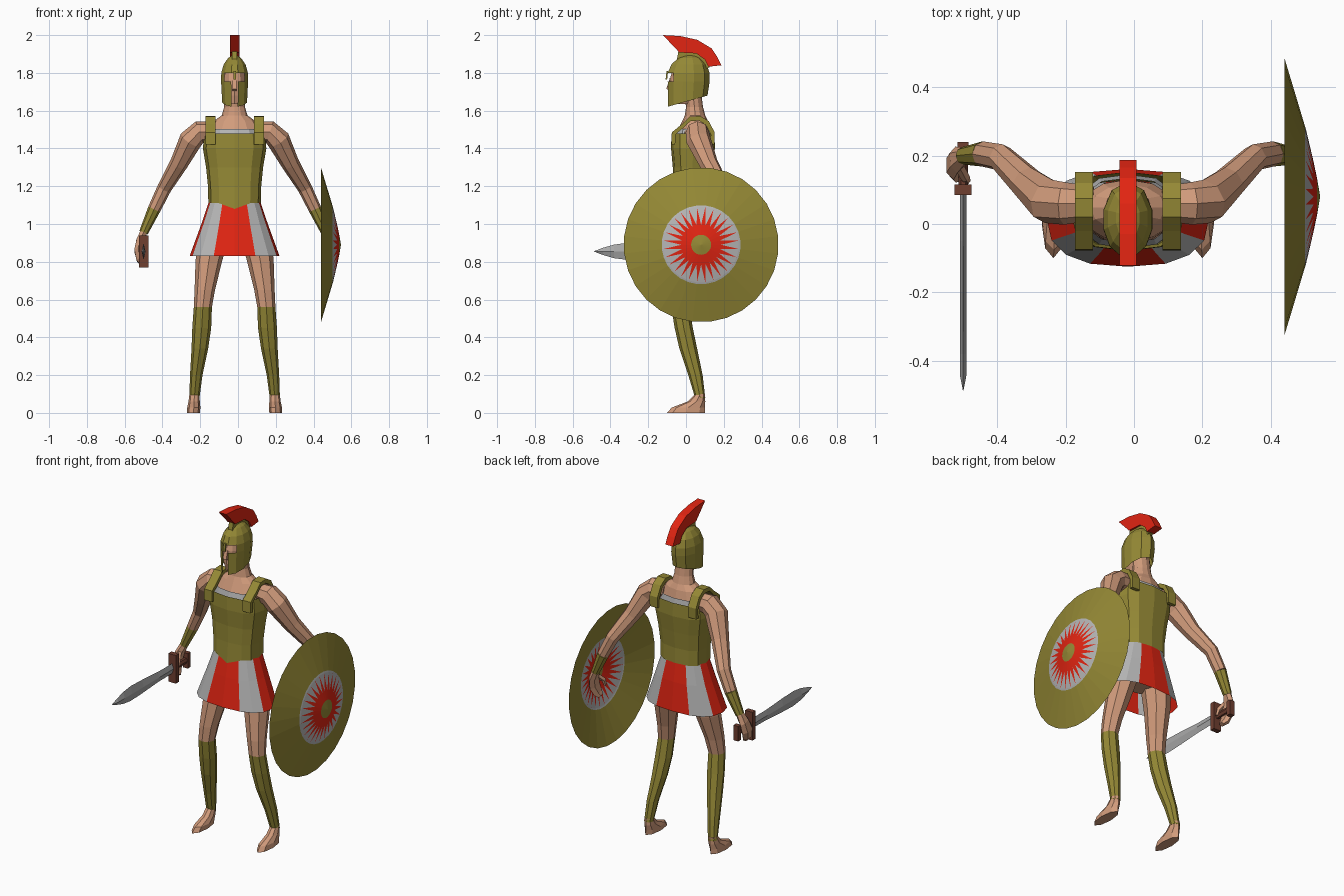
import bpy, bmesh, math
from mathutils import Vector

if "Cube" in bpy.data.objects:
    bpy.data.objects.remove(bpy.data.objects["Cube"])

CX = -0.018  # body centre line


def material(name, rgb):
    m = bpy.data.materials.new(name)
    m.diffuse_color = (*rgb, 1)
    m.use_nodes = True
    m.node_tree.nodes["Principled BSDF"].inputs["Base Color"].default_value = m.diffuse_color
    return m


BRONZE = material("bronze", (0.30, 0.25, 0.036))
RED = material("red", (0.76, 0.018, 0.006))
SKIN = material("skin", (0.64, 0.33, 0.20))
CLOTH = material("pale_cloth", (0.47, 0.47, 0.47))
STEEL = material("steel", (0.40, 0.40, 0.40))
WOOD = material("brown", (0.16, 0.05, 0.03))


def finish(name, bm, *mats):
    bmesh.ops.recalc_face_normals(bm, faces=bm.faces)
    me = bpy.data.meshes.new(name)
    bm.to_mesh(me)
    bm.free()
    for m in mats:
        me.materials.append(m)
    ob = bpy.data.objects.new(name, me)
    bpy.context.collection.objects.link(ob)
    return ob


def loft(rings, n=8, axis=None, ref=(1, 0, 0), power=1.0, caps=True, angles=None):
    """Skin elliptical rings (x, y, z, ra, rb); axis fixes the ring plane."""
    bm = bmesh.new()
    pts = [Vector(r[:3]) for r in rings]
    angles = angles or [2 * math.pi * i / n for i in range(n)]
    n = len(angles)
    loops = []
    for i, r in enumerate(rings):
        t = Vector(axis) if axis else pts[min(i + 1, len(pts) - 1)] - pts[max(i - 1, 0)]
        t.normalize()
        u = Vector(ref)
        u = (u - t * u.dot(t)).normalized()
        v = t.cross(u)
        loop = []
        for a in angles:
            c, s = math.cos(a), math.sin(a)
            c = math.copysign(abs(c) ** power, c)
            s = math.copysign(abs(s) ** power, s)
            loop.append(bm.verts.new(pts[i] + u * c * r[3] + v * s * r[4]))
        loops.append(loop)
    for a, b in zip(loops, loops[1:]):
        for j in range(n):
            k = (j + 1) % n
            bm.faces.new((a[j], a[k], b[k], b[j]))
    if caps:
        bm.faces.new(loops[0])
        bm.faces.new(loops[-1])
    return bm


def prism(name, profile, x0, x1, mat):
    """Extrude a (y, z) outline from x0 to x1."""
    bm = bmesh.new()
    a = [bm.verts.new((x0, y, z)) for y, z in profile]
    b = [bm.verts.new((x1, y, z)) for y, z in profile]
    bm.faces.new(a)
    bm.faces.new(b)
    for i in range(len(a)):
        j = (i + 1) % len(a)
        bm.faces.new((a[i], a[j], b[j], b[i]))
    return finish(name, bm, mat)


def rect(y0, y1, z0, z1):
    return [(y0, z0), (y1, z0), (y1, z1), (y0, z1)]


def body(name, rings, mat, **kw):
    """Upright loft on the centre line from (z, y, rx, ry)."""
    return finish(name, loft([(CX, y, z, a, b) for z, y, a, b in rings], axis=(0, 0, 1), **kw), mat)


# Limbs, x measured outward from the centre line
ARM = [(.10, .06, 1.49, .05, .05), (.185, .06, 1.487, .062, .06), (.232, .066, 1.445, .066, .062),
       (.295, .12, 1.32, .050, .048), (.372, .195, 1.19, .040, .038), (.425, .205, 1.08, .037, .034),
       (.482, .20, .955, .026, .024)]
HAND = [(.48, .20, .96, .024, .022), (.502, .188, .91, .040, .022), (.51, .172, .86, .045, .024),
        (.50, .155, .81, .036, .022), (.485, .148, .79, .022, .014)]
THUMB = [(.495, .17, .92, .015, .015), (.475, .135, .885, .014, .014), (.470, .125, .85, .009, .009)]
LEG = [(.09, .04, 1.02, .075, .08), (.115, .03, .92, .082, .085), (.137, .012, .80, .070, .075),
       (.158, -.02, .65, .054, .058), (.168, -.03, .56, .048, .048), (.174, -.012, .45, .050, .048),
       (.184, .012, .34, .044, .047), (.203, .05, .20, .033, .038), (.213, .075, .08, .027, .027)]
FOOT = [(.213, .075, .10, .026, .026), (.214, .055, .06, .030, .047),
        (.216, .012, .028, .035, .088), (.218, 0, 0, .034, .10)]

for side, s in (("right", -1), ("left", 1)):
    def limb(name, rings, mat, **kw):
        moved = [(CX + s * r[0], *r[1:]) for r in rings]
        finish(f"{side}_{name}", loft(moved, **kw), mat)
    limb("arm", ARM[:6], SKIN, ref=(0, 1, 0))
    limb("bracer", ARM[5:], BRONZE, ref=(0, 1, 0))
    limb("hand", HAND, SKIN, ref=(0, 1, 0), n=6)
    limb("thumb", THUMB, SKIN, ref=(1, 0, 0), n=5)
    limb("thigh", LEG[:5], SKIN, axis=(0, 0, 1))
    limb("greave", LEG[4:], BRONZE, axis=(0, 0, 1))
    limb("foot", FOOT, SKIN, axis=(0, 0, 1))
    # Shoulder strap arching over the shoulder
    outer = [(-.078, 1.42), (-.075, 1.485), (-.02, 1.53), (.02, 1.568), (.075, 1.572),
             (.12, 1.545), (.152, 1.485), (.15, 1.42)]
    inner = [(.037 + (y - .037) * .82, 1.42 + (z - 1.42) * .84) for y, z in outer]
    prism(f"{side}_strap", outer + inner[::-1], CX + s * .102, CX + s * .155, BRONZE)

# Torso, neck and head
body("pelvis", [(.90, .03, .10, .07), (1.0, .03, .14, .09), (1.1, .03, .12, .085)], SKIN, n=12)
body("chest", [(1.42, .037, .14, .095), (1.485, .04, .145, .09), (1.545, .048, .11, .068),
               (1.575, .048, .068, .054), (1.62, .045, .055, .045), (1.70, .035, .055, .045)], SKIN, n=12)
body("tunic_edge", [(1.44, .037, .14, .108), (1.502, .04, .128, .094)], CLOTH, n=12, power=.75, caps=False)
body("head", [(1.635, -.01, .035, .065), (1.68, 0, .055, .082), (1.76, .01, .062, .097),
              (1.84, .015, .052, .08)], SKIN, n=12)
prism("nose", [(-.085, 1.775), (-.104, 1.715), (-.08, 1.705)], CX - .011, CX + .011, SKIN)

# Breastplate with its lower edge dipping at the front
bm = loft([(CX, y, z, a, b) for z, y, a, b in
           [(1.11, .03, .139, .102), (1.20, .03, .141, .10), (1.30, .035, .151, .105),
            (1.40, .037, .168, .116), (1.48, .037, .160, .114)]],
          n=12, axis=(0, 0, 1), power=.75, caps=False)
min((v for v in bm.verts if v.co.z < 1.15), key=lambda v: v.co.y).co += Vector((0, -.008, -.03))
finish("breastplate", bm, BRONZE)

# Skirt with alternating colour panels
bm = loft([(CX, .018, .83, .238, .143), (CX, .026, 1.0, .176, .118), (CX, .03, 1.13, .132, .094)],
          n=16, axis=(0, 0, 1), power=.8, caps=False)
for i, f in enumerate(bm.faces):
    f.material_index = ((i % 16 + 1) // 2) % 2
finish("skirt", bm, RED, CLOTH)

# Helmet with a T-shaped face opening
half = [14, 46, 75, 105, 140]
turn = half + [180] + [-a for a in half[::-1]]
bm = loft([(CX, y, z, a, b) for z, y, a, b in
           [(1.62, .008, .068, .106), (1.755, .0125, .074, .1125), (1.80, .0125, .073, .1125),
            (1.845, .015, .060, .095), (1.878, .018, .036, .062), (1.892, .02, .014, .03)]],
          axis=(0, 0, 1), angles=[math.radians(a - 90) for a in turn])
opening = []
for f in bm.faces:
    c = f.calc_center_median()
    slot = c.z < 1.80 and abs(c.x - CX) < .01 and c.y < -.05
    eye = 1.756 < c.z < 1.80 and c.y < -.06
    if slot or eye or len(f.verts) > 4 and c.z < 1.7:
        opening.append(f)
bmesh.ops.delete(bm, geom=opening, context='FACES')
for v in bm.verts:
    if v.co.z < 1.63:
        v.co.z += .28 * (v.co.y + .1)
finish("helmet", bm, BRONZE)
prism("nose_guard", [(-.103, 1.81), (-.108, 1.765), (-.10, 1.765), (-.095, 1.81)], CX - .007, CX + .007, BRONZE)

# Crest and its holder
prism("crest_holder", [(-.05, 1.86), (-.04, 1.915), (.055, 1.91), (.105, 1.87), (.125, 1.83), (.10, 1.82)],
      CX - .014, CX + .014, BRONZE)
prism("crest", [(-.122, 2.0), (-.03, 1.995), (.06, 1.975), (.135, 1.93), (.165, 1.885), (.187, 1.84),
                (.118, 1.833), (.10, 1.87), (.055, 1.903), (-.035, 1.908)], CX - .025, CX + .025, RED)

# Sword held forward
SX, SZ = -.50, .855
prism("sword_guard", rect(.085, .115, SZ - .085, SZ + .085), SX - .025, SX + .025, WOOD)
prism("sword_pommel", rect(.212, .24, SZ - .045, SZ + .045), SX - .016, SX + .016, WOOD)
finish("sword_grip", loft([(SX, .11, SZ, .014, .018), (SX, .22, SZ, .014, .018)], n=6), WOOD)
blade = [(.09, .03), (-.05, .031), (-.2, .041), (-.31, .045), (-.38, .036), (-.44, .019), (-.487, .001)]
finish("sword_blade", loft([(SX, y, SZ, min(.010, h), h) for y, h in blade], n=4), STEEL)

# Shield: shallow cone of one skin, sunburst built from its faces
N = 28
bm = bmesh.new()


def shield_ring(r, x, shift):
    return [bm.verts.new((x, .08 + r * math.cos(2 * math.pi * (i + shift) / N),
                          .89 + r * math.sin(2 * math.pi * (i + shift) / N))) for i in range(N)]


boss, core = shield_ring(.053, .536, 0), shield_ring(.105, .525, 0)
tips, band, rim = shield_ring(.20, .503, .5), shield_ring(.209, .50, .5), shield_ring(.41, .44, .5)
apex = bm.verts.new((.545, .08, .89))
for i in range(N):
    j = (i + 1) % N
    for verts, m in (((apex, boss[i], boss[j]), 0), ((boss[i], core[i], core[j], boss[j]), 1),
                     ((core[i], tips[i], core[j]), 1), ((tips[i], tips[j], core[j]), 2),
                     ((tips[i], band[i], band[j], tips[j]), 2), ((band[i], rim[i], rim[j], band[j]), 0)):
        bm.faces.new(verts).material_index = m
finish("shield", bm, BRONZE, RED, CLOTH)
